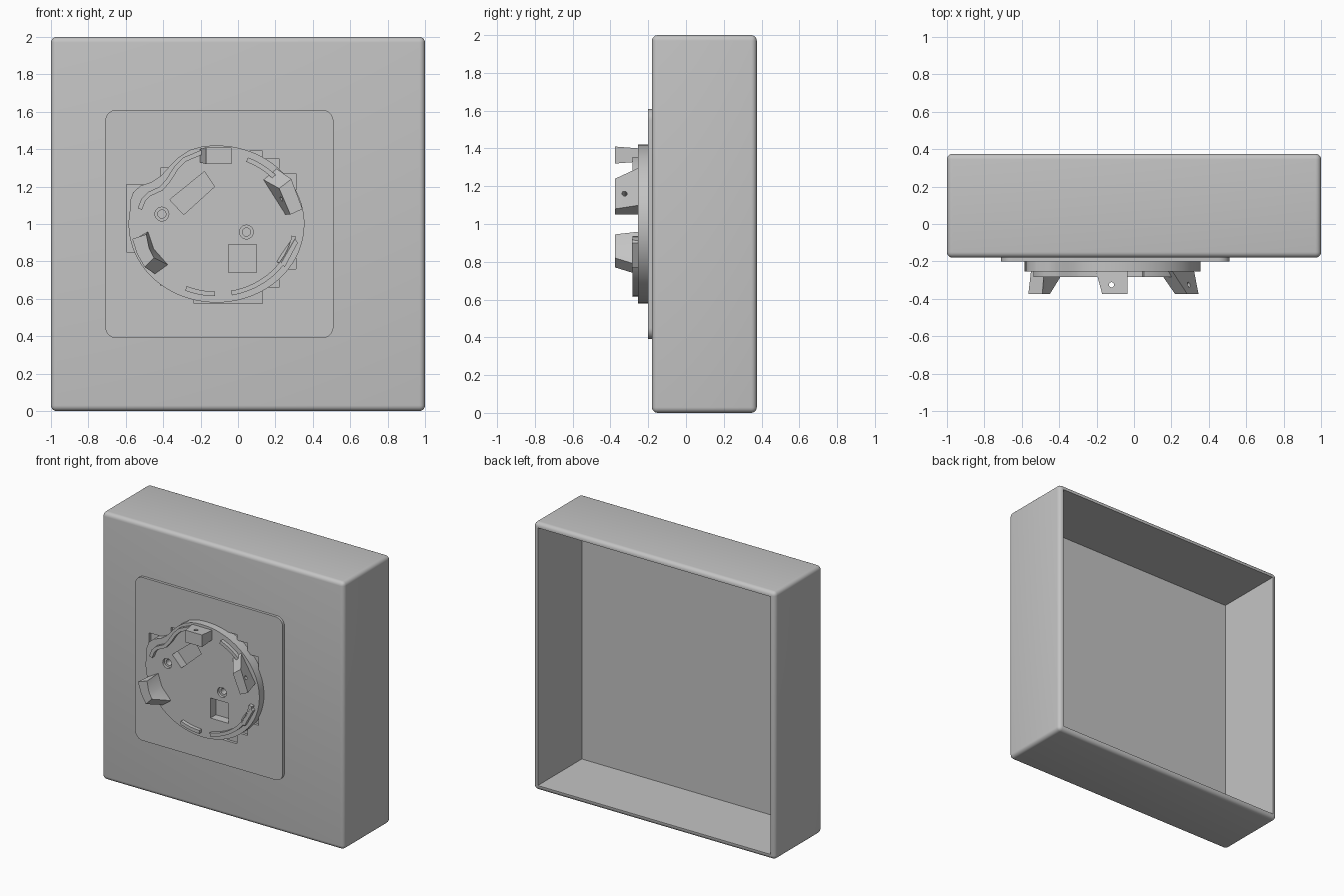
import bpy, bmesh, math

old = bpy.data.objects.get("Cube")
if old:
    bpy.data.objects.remove(old, do_unlink=True)

GREY = (0.55, 0.55, 0.55, 1)
mat = bpy.data.materials.new("light_grey")
mat.use_nodes = True
mat.diffuse_color = GREY
mat.node_tree.nodes["Principled BSDF"].inputs["Base Color"].default_value = GREY

CX, CZ, RX, RZ = -0.115, 1.0, 0.47, 0.42   # centre and radii of the oval base
FACE = -0.255                              # front surface of the oval base


def finish(name, bm):
    bmesh.ops.recalc_face_normals(bm, faces=bm.faces)
    me = bpy.data.meshes.new(name)
    bm.to_mesh(me)
    bm.free()
    me.materials.append(mat)
    ob = bpy.data.objects.new(name, me)
    bpy.context.collection.objects.link(ob)
    return ob


def loft(name, back, front, y0, y1):
    """Solid between a back outline and a front outline, given as (x, z)."""
    bm = bmesh.new()
    a = [bm.verts.new((x, y0, z)) for x, z in back]
    b = [bm.verts.new((x, y1, z)) for x, z in front]
    bm.faces.new(a)
    bm.faces.new(b[::-1])
    n = len(a)
    for i in range(n):
        j = (i + 1) % n
        bm.faces.new((a[i], b[i], b[j], a[j]))
    return finish(name, bm)


def prism(name, outline, y0, y1):
    return loft(name, outline, outline, y0, y1)


def rect(x0, x1, z0, z1):
    return [(x0, z0), (x1, z0), (x1, z1), (x0, z1)]


def oval(a0, a1, scale=1.0, n=40):
    angles = [math.radians(a0 + (a1 - a0) * i / n) for i in range(n + 1)]
    return [(CX + RX * scale * math.cos(t), CZ + RZ * scale * math.sin(t)) for t in angles]


def circle(x, z, r, n=24):
    return [(x + r * math.cos(i * math.tau / n), z + r * math.sin(i * math.tau / n))
            for i in range(n)]


def strip(path, w):
    """Outline of a band of width w along a path."""
    left, right = [], []
    for i, (x, z) in enumerate(path):
        p, q = path[max(i - 1, 0)], path[min(i + 1, len(path) - 1)]
        dx, dz = q[0] - p[0], q[1] - p[1]
        d = math.hypot(dx, dz)
        ox, oz = -dz / d * w / 2, dx / d * w / 2
        left.append((x + ox, z + oz))
        right.append((x - ox, z - oz))
    return left + right[::-1]


def bake(ob):
    """Turn the modifiers of an object into plain geometry."""
    bpy.context.view_layer.update()
    ev = ob.evaluated_get(bpy.context.evaluated_depsgraph_get())
    me = bpy.data.meshes.new_from_object(ev)
    ob.modifiers.clear()
    ob.data = me


def cut(ob, cutter):
    cutter.hide_render = True
    mod = ob.modifiers.new("cut", 'BOOLEAN')
    mod.operation = 'DIFFERENCE'
    mod.solver = 'EXACT'
    mod.object = cutter
    bake(ob)
    bpy.data.objects.remove(cutter, do_unlink=True)


def smooth(ob, angle=32):
    ob.data.polygons.foreach_set("use_smooth", [True] * len(ob.data.polygons))
    ob.data.set_sharp_from_angle(angle=math.radians(angle))


# Housing: rounded box, hollow and open at the back
housing = prism("housing", rect(-1, 1, 0, 2), 0.375, -0.18)
bev = housing.modifiers.new("round", 'BEVEL')
bev.width = 0.03
bev.segments = 5
bake(housing)
cut(housing, prism("cavity", rect(-0.963, 0.963, 0.037, 1.963), 0.5, -0.145))

# Square mounting plate with rounded corners
plate_outline = []
R = 0.06
for k, (x, z) in enumerate([(0.45, 1.55), (-0.65, 1.55), (-0.65, 0.45), (0.45, 0.45)]):
    for i in range(9):
        t = math.radians(90 * k + 90 * i / 8)
        plate_outline.append((x + R * math.cos(t), z + R * math.sin(t)))
plate = prism("mounting_plate", plate_outline, -0.17, -0.2)

# Stepped opening in the plate behind the oval base
for box in [(-0.595, 0, 0.85, 1.21), (-0.415, 0.22, 0.67, 1.3), (0, 0.31, 0.76, 1.27),
            (0, 0.22, 0.66, 1.35), (-0.235, 0.13, 0.575, 1.39)]:
    cut(plate, prism("opening", rect(*box), -0.1, -0.3))

# Oval base with a bulge at its upper right
bulge = [(-0.578, 1.12), (-0.56, 1.17), (-0.52, 1.205), (-0.46, 1.225),
         (-0.41, 1.26), (-0.36, 1.315), (-0.32, 1.355), (-0.26, 1.395)]
base = prism("oval_base", oval(100, -190, n=72) + bulge, -0.175, FACE)

# Screw holes and recessed pockets
for x, z in [(-0.407, 1.053), (0.045, 0.957)]:
    cut(base, prism("counterbore", circle(x, z, 0.037), -0.235, -0.3))
    cut(base, prism("screw_hole", circle(x, z, 0.022), -0.19, -0.3))
cut(base, prism("square_pocket", rect(-0.05, 0.1, 0.74, 0.89), -0.19, -0.3))
cut(base, prism("slanted_pocket",
                [(-0.365, 1.13), (-0.18, 1.28), (-0.125, 1.2), (-0.29, 1.05)], -0.19, -0.3))

# Raised ribs following the rim
ribs = [oval(67, 27, 0.89), oval(-79, -10, 0.895), oval(-113, -91, 0.89),
        [(-0.525, 1.08), (-0.505, 1.13), (-0.475, 1.16), (-0.41, 1.19), (-0.375, 1.23),
         (-0.33, 1.3), (-0.285, 1.345), (-0.19, 1.385)]]
for i, path in enumerate(ribs):
    smooth(prism("rim_rib_%d" % (i + 1), strip(path, 0.025), FACE + 0.01, -0.283))

# Tall claws
Y0, Y1 = FACE + 0.01, -0.375
top_claw = loft("top_claw", rect(-0.205, -0.035, 1.33, 1.4),
                rect(-0.17, -0.035, 1.32, 1.41), Y0, Y1)
left_claw = loft("left_claw",
                 [(0.13, 1.24), (0.2, 1.3), (0.32, 1.1), (0.25, 1.05)],
                 [(0.22, 1.19), (0.285, 1.24), (0.345, 1.08), (0.28, 1.05)], Y0, Y1)
right_claw = loft("right_claw",
                  [(-0.55, 0.92), (-0.48, 0.96), (-0.45, 0.87), (-0.37, 0.78),
                   (-0.44, 0.73), (-0.5, 0.8)],
                  [(-0.565, 0.92), (-0.49, 0.945), (-0.475, 0.87), (-0.45, 0.82),
                   (-0.5, 0.77), (-0.54, 0.84)], Y0, Y1)


def pin_hole(ob, loc, tilt):
    bm = bmesh.new()
    bmesh.ops.create_cone(bm, cap_ends=True, segments=16, radius1=0.014,
                          radius2=0.014, depth=0.4)
    drill = finish("pin_hole", bm)
    drill.location = loc
    drill.rotation_euler = (0, math.radians(tilt), 0)
    cut(ob, drill)


pin_hole(top_claw, (-0.12, -0.325, 1.36), 0)
pin_hole(left_claw, (0.27, -0.325, 1.15), 65)

# Low ramp at the lower left of the base
loft("low_ramp", [(0.2, 0.8), (0.29, 0.93), (0.32, 0.9), (0.25, 0.77)],
     [(0.23, 0.79), (0.305, 0.92), (0.32, 0.9), (0.25, 0.77)], Y0, -0.285)

for ob in (housing, plate, base, top_claw, left_claw, right_claw):
    smooth(ob)
